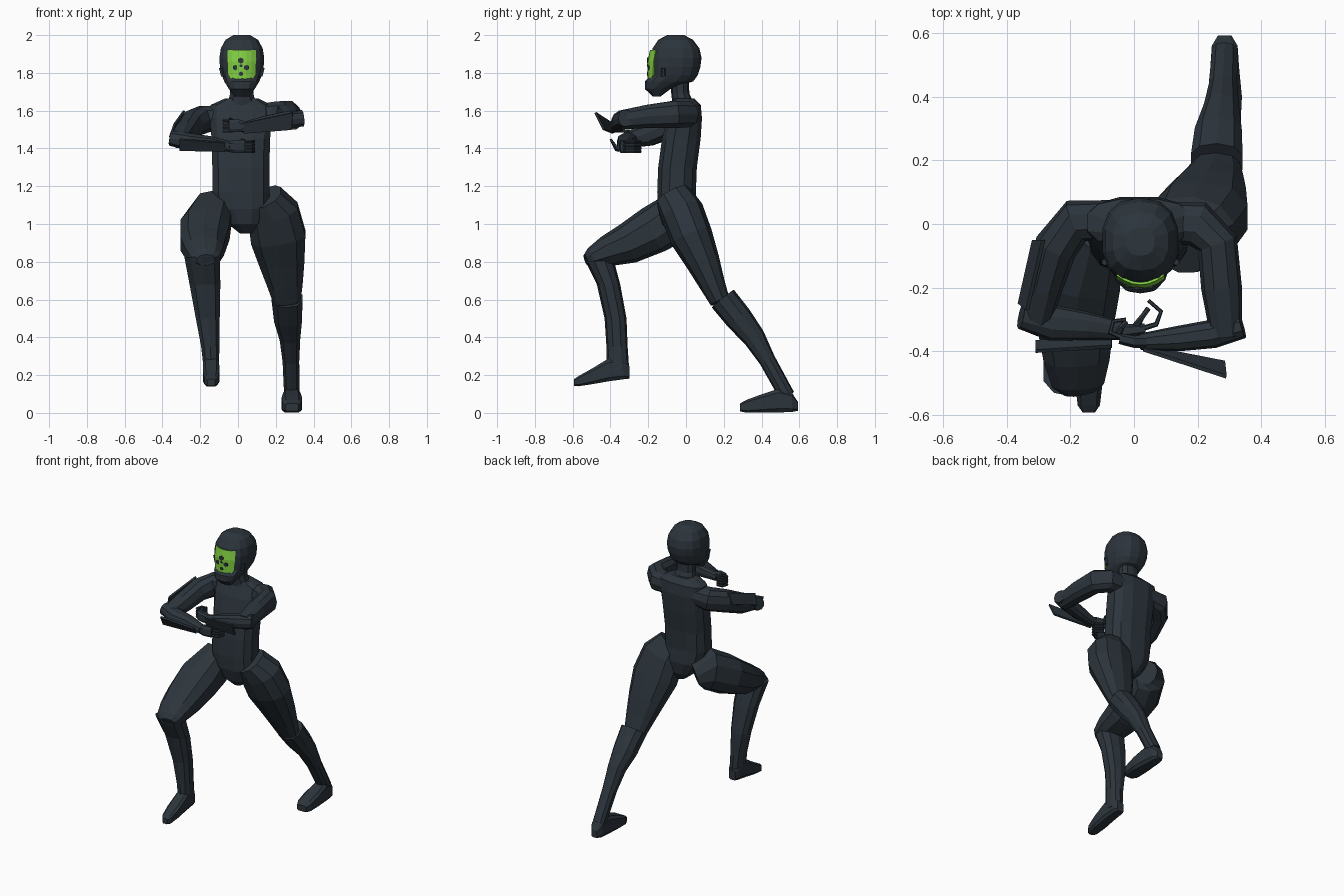
import bpy, bmesh, math
from mathutils import Vector


def material(name, rgb):
    m = bpy.data.materials.new(name)
    m.diffuse_color = (*rgb, 1)
    return m


DARK = material("dark slate", (0.025, 0.035, 0.045))
GREEN = material("visor green", (0.22, 0.62, 0.055))


def finish(name, bm, mat):
    bmesh.ops.recalc_face_normals(bm, faces=bm.faces)
    me = bpy.data.meshes.new(name)
    bm.to_mesh(me)
    bm.free()
    me.materials.append(mat)
    ob = bpy.data.objects.new(name, me)
    bpy.context.collection.objects.link(ob)
    return ob


def power(v, p):
    return math.copysign(abs(v) ** p, v)


def tube(name, rings, side=(1, 0, 0), axis=None, n=10, p=0.85, mat=DARK):
    """Loft through rings (x, y, z, radius along side, other radius)."""
    bm = bmesh.new()
    c = [Vector(r[:3]) for r in rings]
    loops = []
    for i, r in enumerate(rings):
        t = Vector(axis) if axis else c[min(i + 1, len(c) - 1)] - c[max(i - 1, 0)]
        t.normalize()
        u = Vector(side)
        u = (u - t * u.dot(t)).normalized()
        v = t.cross(u)
        loop = []
        for k in range(n):
            a = 2 * math.pi * (k + 0.5) / n
            loop.append(bm.verts.new(c[i] + u * r[3] * power(math.cos(a), p)
                                     + v * r[4] * power(math.sin(a), p)))
        loops.append(loop)
    for a, b in zip(loops, loops[1:]):
        for k in range(n):
            bm.faces.new((a[k], a[(k + 1) % n], b[(k + 1) % n], b[k]))
    bm.faces.new(loops[0])
    bm.faces.new(loops[-1])
    return finish(name, bm, mat)


def sheet(name, rows, thick, mat=DARK):
    """Thin plate through rows of points."""
    bm = bmesh.new()
    vs = [[bm.verts.new(q) for q in row] for row in rows]
    for a, b in zip(vs, vs[1:]):
        for k in range(len(a) - 1):
            bm.faces.new((a[k], a[k + 1], b[k + 1], b[k]))
    ob = finish(name, bm, mat)
    mod = ob.modifiers.new("thickness", 'SOLIDIFY')
    mod.thickness = thick
    mod.offset = 0
    return ob


UP = (0, 0, 1)
FWD = (0, 1, 0)

# Torso and neck
tube("torso", [(.04, -.03, .95, .03, .05), (.035, -.04, 1.0, .09, .09),
               (.025, -.045, 1.08, .145, .107),
               (.015, -.05, 1.17, .155, .105), (.015, -.045, 1.3, .155, .105),
               (.015, -.025, 1.45, .159, .105), (.015, -.007, 1.56, .168, .094),
               (.015, .005, 1.63, .165, .075), (.02, -.01, 1.665, .09, .055)],
     axis=UP, n=12, p=.75)
tube("neck", [(.02, -.01, 1.62, .085, .06), (.02, -.03, 1.69, .064, .048),
              (.02, -.035, 1.80, .064, .048)], axis=UP)

# Helmet
tube("helmet", [(.02, -.155, 1.675, .04, .02), (.02, -.15, 1.715, .07, .068),
                (.02, -.09, 1.755, .095, .128), (.02, -.063, 1.785, .107, .124),
                (.02, -.056, 1.83, .118, .132), (.02, -.053, 1.88, .121, .135),
                (.02, -.053, 1.93, .113, .124), (.02, -.055, 1.975, .088, .092),
                (.02, -.055, 2.0, .045, .045)], axis=UP, n=14, p=.82)
for s, word in ((-1, "right"), (1, "left")):
    tube(word + "_helmet_lug", [(.02 + s * .095, -.12, 1.78, .016, .014),
                                (.02 + s * .112, -.12, 1.825, .01, .01)], axis=UP, n=6)


# Visor with dark marks
def visor_y(x):
    return -.199 + .03 * ((x - .02) / .075) ** 2


rows = []
for z, hw in ((1.76, .05), (1.79, .072), (1.86, .075), (1.92, .073)):
    xs = [.02 + hw * t / 3 for t in range(-3, 4)]
    rows.append([(x, visor_y(x) + (.012 if z > 1.9 else 0), z) for x in xs])
sheet("visor", rows, .008, GREEN)
for i, (x, z, r) in enumerate(((.015, 1.865, .016), (-.014, 1.828, .015),
                               (.046, 1.828, .015), (.016, 1.795, .012),
                               (.016, 1.838, .008))):
    y = visor_y(x)
    tube(f"visor_mark_{i}", [(x, y + .002, z, r, r), (x, y - .007, z, r, r)],
         axis=FWD, n=6, p=1)

# Right arm (raised, bent across the chest)
tube("right_upper_arm", [(-.08, .01, 1.565, .06, .065), (-.18, .01, 1.555, .075, .07),
                         (-.245, -.07, 1.53, .072, .068), (-.285, -.2, 1.475, .065, .06),
                         (-.31, -.32, 1.44, .042, .045)], side=UP)
tube("right_forearm", [(-.355, -.29, 1.455, .042, .04), (-.26, -.31, 1.435, .048, .057),
                       (-.15, -.32, 1.425, .042, .045), (-.04, -.335, 1.41, .028, .03)],
     side=UP)
sheet("right_upper_arm_guard", [[(-.285, -.05, 1.60), (-.315, -.05, 1.53)],
                                [(-.335, -.27, 1.53), (-.36, -.25, 1.46)]], .012)
sheet("right_forearm_guard", [[(-.31, -.40, 1.45), (-.31, -.37, 1.39)],
                              [(-.07, -.385, 1.43), (-.07, -.35, 1.385)]], .012)

# Left arm
tube("left_upper_arm", [(.1, .005, 1.575, .06, .065), (.2, .0, 1.58, .07, .072),
                        (.262, -.06, 1.58, .075, .065), (.275, -.2, 1.57, .064, .064),
                        (.29, -.35, 1.55, .052, .05)], side=UP)
tube("left_forearm", [(.34, -.32, 1.56, .045, .04), (.25, -.345, 1.55, .047, .045),
                      (.14, -.36, 1.53, .042, .04), (.02, -.37, 1.51, .028, .026)], side=UP)
sheet("left_forearm_guard", [[(.03, -.395, 1.535), (.03, -.385, 1.48)],
                             [(.29, -.48, 1.59), (.285, -.435, 1.50)]], .012)


# Hands: palm plus curled fingers
def hand(word, palm, curl, z):
    tube(word + "_palm", palm, side=UP, n=8, p=.7)
    for i in range(4):
        zf = z + (i - 1.5) * .018
        tube(f"{word}_finger_{i}", [(x, y, zf, .009, .009 - .001 * k)
                                    for k, (x, y) in enumerate(curl)], side=UP, n=6)
    (x0, y0), (x1, y1) = curl[0], curl[-1]
    tube(word + "_thumb", [(x0 + (x0 - x1) * .5, y0 + .01, z + .02, .012, .012),
                           (x0, y0 + .03, z + .035, .01, .01),
                           (x1, (y0 + y1) / 2 + .02, z + .025, .008, .008)],
         side=(0, 1, 0), n=6)


hand("right", [(-.07, -.33, 1.41, .025, .025), (-.02, -.335, 1.41, .036, .022),
               (.035, -.33, 1.41, .036, .018)],
     [(.02, -.33), (.07, -.315), (.085, -.275), (.045, -.24)], 1.41)
hand("left", [(.05, -.37, 1.515, .025, .022), (.0, -.37, 1.52, .036, .02),
              (-.045, -.36, 1.52, .036, .018)],
     [(-.04, -.355), (-.075, -.34), (-.065, -.305), (-.025, -.3)], 1.52)

# Right leg (stepping forward)
tube("right_thigh", [(-.08, .02, 1.02, .07, .075), (-.135, -.04, 1.045, .115, .135),
                     (-.175, -.17, .97, .138, .128), (-.185, -.31, .895, .125, .108),
                     (-.18, -.42, .855, .108, .082), (-.175, -.50, .82, .085, .055),
                     (-.17, -.53, .81, .05, .03)])
tube("right_calf", [(-.19, -.465, .825, .098, .078), (-.175, -.41, .68, .085, .062),
                    (-.16, -.373, .5, .066, .058), (-.147, -.365, .35, .05, .056),
                    (-.14, -.36, .22, .042, .06)], axis=UP)

# Left leg (stretched back)
tube("left_thigh", [(.14, -.065, 1.14, .1, .1), (.185, -.02, 1.06, .142, .116),
                    (.213, .03, .93, .152, .113), (.233, .09, .8, .125, .09),
                    (.25, .14, .68, .097, .068), (.26, .18, .59, .075, .053)])
tube("left_calf", [(.26, .195, .605, .085, .075), (.265, .28, .5, .077, .073),
                   (.275, .36, .4, .057, .06), (.28, .43, .28, .046, .044),
                   (.285, .535, .09, .042, .042)])


# Feet: boxy lofts given as (y, sole z, top z, half width)
def foot(name, x, sections):
    tube(name, [(x, y, (a + b) / 2, w, (b - a) / 2) for y, a, b, w in sections],
         axis=FWD, n=8, p=.45)


foot("right_foot", -.142, [(-.30, .18, .25, .026), (-.325, .177, .28, .04),
                           (-.41, .165, .29, .044), (-.5, .15, .235, .045),
                           (-.57, .14, .195, .036), (-.592, .142, .18, .02)])
foot("left_foot", .285, [(.592, .01, .06, .022), (.56, .003, .11, .042),
                         (.49, 0, .13, .047), (.40, 0, .10, .056),
                         (.32, 0, .07, .052), (.285, .008, .05, .036)])
